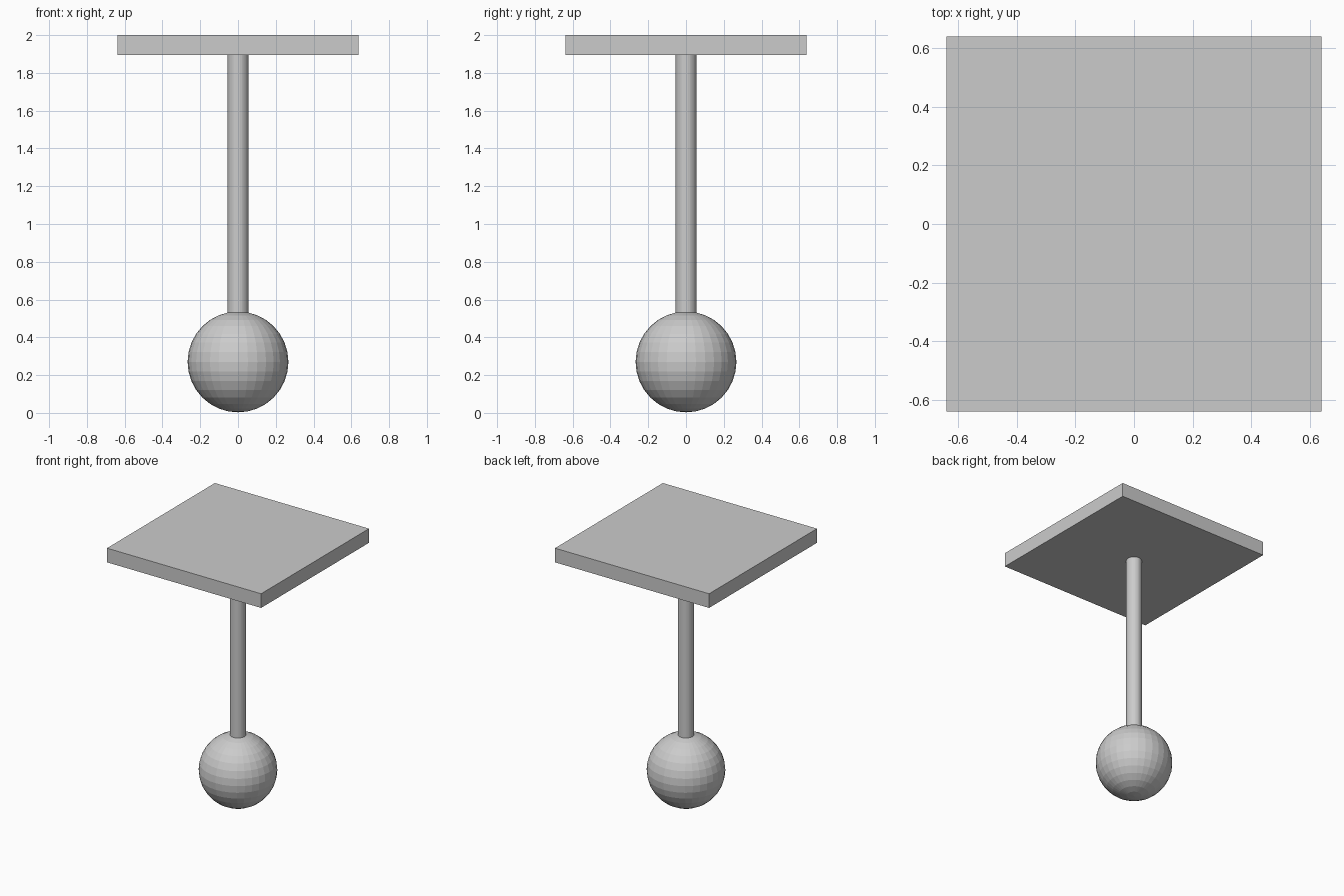
import bpy

if "Cube" in bpy.data.objects:
    bpy.data.objects.remove(bpy.data.objects["Cube"])

PLATE_W, PLATE_T = 1.276, 0.106
ROD_R = 0.0545
BALL_R, BALL_Z = 0.267, 0.27

# Ball at the foot
bpy.ops.mesh.primitive_uv_sphere_add(segments=32, ring_count=16, radius=BALL_R,
                                     location=(0, 0, BALL_Z))
bpy.context.object.name = "ball_foot"

# Thin upright rod from inside the ball to the plate
rod_bottom, rod_top = BALL_Z + 0.2, 2 - PLATE_T
bpy.ops.mesh.primitive_cylinder_add(vertices=32, radius=ROD_R, depth=rod_top - rod_bottom,
                                    location=(0, 0, (rod_bottom + rod_top) / 2))
bpy.context.object.name = "rod"

# Square plate on top
bpy.ops.mesh.primitive_cube_add(size=1, location=(0, 0, 2 - PLATE_T / 2))
plate = bpy.context.object
plate.name = "top_plate"
plate.scale = (PLATE_W, PLATE_W, PLATE_T)
